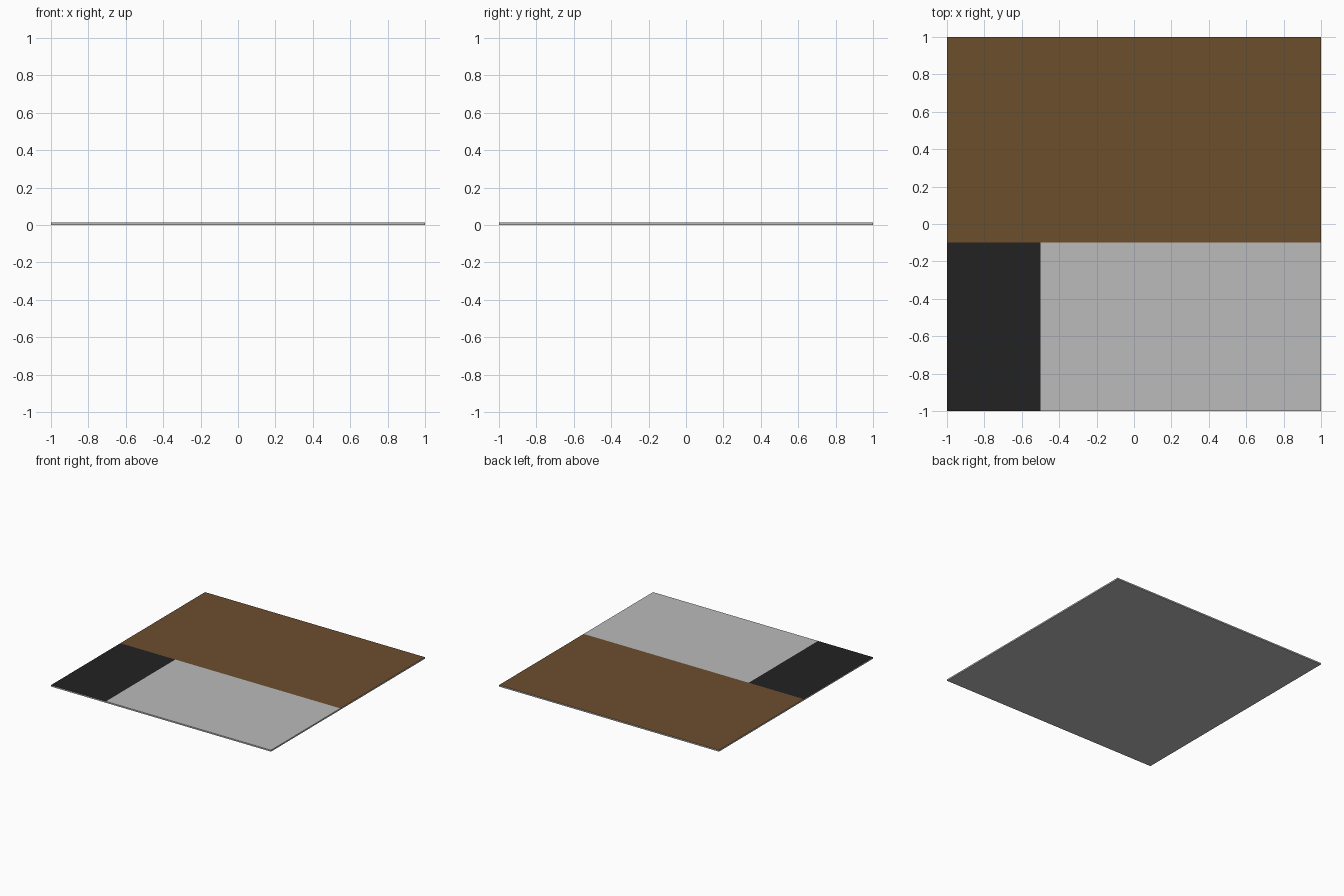
import bpy
import bmesh

if "Cube" in bpy.data.objects:
    bpy.data.objects.remove(bpy.data.objects["Cube"])

THICK = 0.012    # slab thickness
SPLIT_Y = -0.10  # front edge of the brown area
SPLIT_X = -0.50  # right edge of the black area


def material(name, color):
    m = bpy.data.materials.new(name)
    m.diffuse_color = (*color, 1.0)
    m.use_nodes = True
    m.node_tree.nodes["Principled BSDF"].inputs["Base Color"].default_value = m.diffuse_color
    return m


# Slab: a thin square plate standing on z = 0
bm = bmesh.new()
bmesh.ops.create_cube(bm, size=1.0)
bmesh.ops.scale(bm, vec=(2.0, 2.0, THICK), verts=bm.verts)
bmesh.ops.translate(bm, vec=(0, 0, THICK / 2), verts=bm.verts)

# Cut the top face along the colour borders
top = [f for f in bm.faces if f.normal.z > 0.9]
bmesh.ops.bisect_plane(bm, geom=top + list(top[0].edges) + list(top[0].verts),
                       plane_co=(0, SPLIT_Y, 0), plane_no=(0, 1, 0))
front = [f for f in bm.faces if f.normal.z > 0.9 and f.calc_center_median().y < SPLIT_Y]
bmesh.ops.bisect_plane(bm, geom=front + list(front[0].edges) + list(front[0].verts),
                       plane_co=(SPLIT_X, 0, 0), plane_no=(1, 0, 0))
bm.normal_update()

# Colour the top by area; sides and underside stay grey
for f in bm.faces:
    c = f.calc_center_median()
    f.material_index = 0
    if f.normal.z > 0.9:
        if c.y > SPLIT_Y:
            f.material_index = 1
        elif c.x < SPLIT_X:
            f.material_index = 2

mesh = bpy.data.meshes.new("floor_slab")
bm.to_mesh(mesh)
bm.free()
mesh.materials.append(material("light grey", (0.497, 0.497, 0.497)))
mesh.materials.append(material("brown", (0.149, 0.077, 0.027)))
mesh.materials.append(material("black", (0.016, 0.016, 0.016)))
slab = bpy.data.objects.new("floor_slab", mesh)
bpy.context.collection.objects.link(slab)
